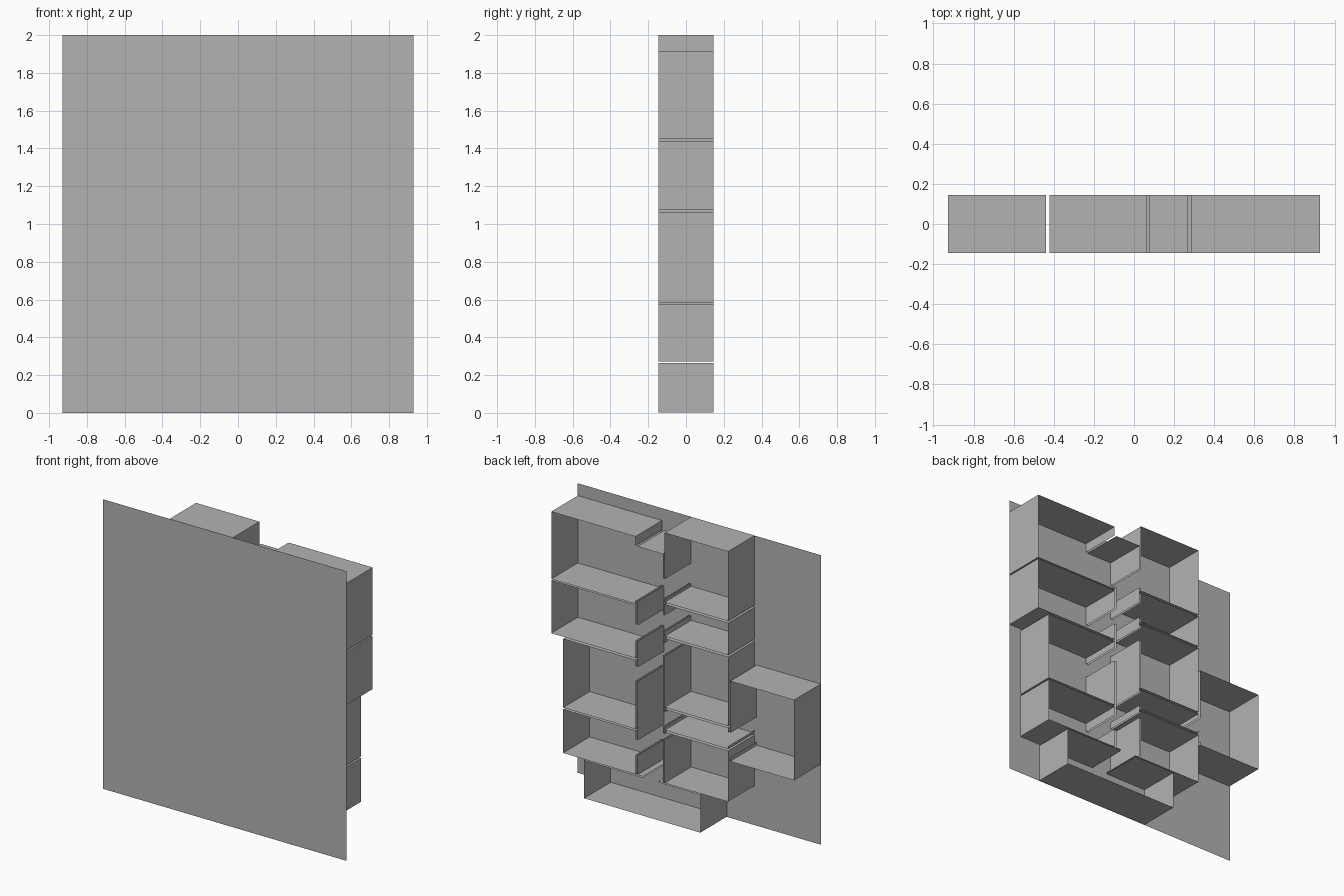
import bpy

cube = bpy.data.objects.get("Cube")
if cube:
    bpy.data.objects.remove(cube, do_unlink=True)

FRONT, BACK = -0.145, 0.145

grey = bpy.data.materials.new("plain grey")
grey.use_nodes = True
colour = (0.45, 0.45, 0.45, 1)
grey.diffuse_color = colour
grey.node_tree.nodes["Principled BSDF"].inputs["Base Color"].default_value = colour


def make(name, quads):
    """Build one object from a list of four-cornered sheets."""
    verts = [v for q in quads for v in q]
    faces = [range(i, i + 4) for i in range(0, len(verts), 4)]
    mesh = bpy.data.meshes.new(name)
    mesh.from_pydata(verts, [], [tuple(f) for f in faces])
    mesh.materials.append(grey)
    ob = bpy.data.objects.new(name, mesh)
    bpy.context.collection.objects.link(ob)
    return ob


def strip(a, b):
    """Sheet running front to back between two (x, z) points."""
    return [(a[0], FRONT, a[1]), (b[0], FRONT, b[1]),
            (b[0], BACK, b[1]), (a[0], BACK, a[1])]


def spans(lo, hi, doors):
    """Parts of lo..hi that are left after cutting the doorways."""
    out, start = [], lo
    for d0, d1 in sorted(doors):
        if d1 > lo and d0 < hi:
            if d0 > start:
                out.append((start, d0))
            start = d1
    if start < hi:
        out.append((start, hi))
    return out


def cell(name, x0, x1, z0, z1, low_x=(), high_x=(), bottom=(), top=()):
    """Open-backed compartment with doorways listed for each side."""
    quads = []
    for x, doors in ((x0, low_x), (x1, high_x)):
        quads += [strip((x, a), (x, b)) for a, b in spans(z0, z1, doors)]
    for z, doors in ((z0, bottom), (z1, top)):
        quads += [strip((a, z), (b, z)) for a, b in spans(x0, x1, doors)]
    return make(name, quads)


# Large front panel
make("front_panel", [[(-0.93, FRONT, 0), (0.93, FRONT, 0),
                      (0.93, FRONT, 2), (-0.93, FRONT, 2)]])

# Doorways into the middle passage
left_doors = [(1.47, 1.85), (1.195, 1.305), (0.918, 1.015), (0.406, 0.51)]
right_doors = [(1.54, 1.68), (1.32, 1.43), (1.15, 1.24), (0.66, 0.76), (0.57, 0.61)]
side_door = [(0.655, 0.75)]
floor_door = [(0.11, 0.23)]

# Left column: outer edge, bottom, top
for i, (x, z0, z1) in enumerate([(0.928, 1.45, 1.915), (0.928, 1.075, 1.44),
                                 (0.838, 0.585, 1.06), (0.838, 0.272, 0.573)]):
    cell(f"left_compartment_{i + 1}", 0.285, x, z0, z1, low_x=left_doors)

# Right column
for i, (z0, z1) in enumerate([(1.52, 2.0), (1.285, 1.505), (0.795, 1.27),
                              (0.637, 0.78), (0.272, 0.622)]):
    cell(f"right_compartment_{i + 1}", -0.422, 0.062, z0, z1,
         low_x=side_door if i == 3 else (), high_x=right_doors)

# Middle passage, outer side compartment and bottom compartment
cell("middle_passage", 0.075, 0.27, 0.272, 1.85,
     low_x=right_doors, high_x=left_doors, bottom=floor_door)
cell("side_compartment", -0.928, -0.438, 0.555, 1.11, high_x=[(0.58, 0.75)])
cell("bottom_compartment", -0.211, 0.677, 0.002, 0.263, top=floor_door)
